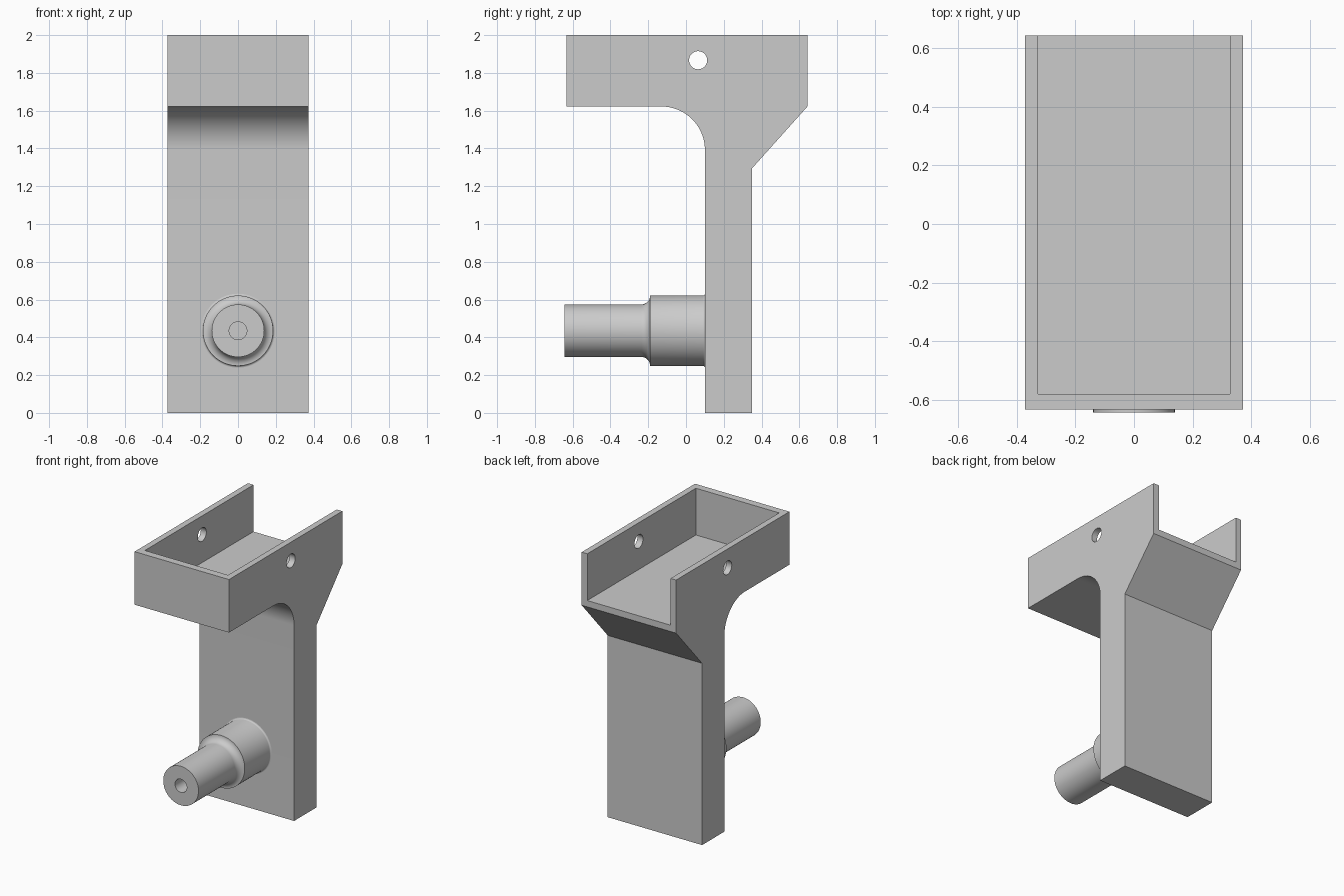
import bpy, bmesh
from math import sin, cos, pi, radians
from mathutils import Vector

cube = bpy.data.objects.get("Cube")
if cube:
    bpy.data.objects.remove(cube, do_unlink=True)

grey = bpy.data.materials.new("light_grey")
grey.use_nodes = True
colour = (0.6, 0.6, 0.6, 1)
grey.diffuse_color = colour
grey.node_tree.nodes["Principled BSDF"].inputs["Base Color"].default_value = colour

HALF_WIDTH = 0.372
PEG_Z = 0.435


def add_object(name, bm):
    bmesh.ops.recalc_face_normals(bm, faces=bm.faces)
    mesh = bpy.data.meshes.new(name)
    bm.to_mesh(mesh)
    bm.free()
    mesh.materials.append(grey)
    obj = bpy.data.objects.new(name, mesh)
    bpy.context.collection.objects.link(obj)
    return obj


def extrude_profile(name, points, half):
    """Extrude a (y, z) outline symmetrically along x."""
    bm = bmesh.new()
    face = bm.faces.new([bm.verts.new((-half, y, z)) for y, z in points])
    new = bmesh.ops.extrude_face_region(bm, geom=[face])["geom"]
    verts = [v for v in new if isinstance(v, bmesh.types.BMVert)]
    bmesh.ops.translate(bm, verts=verts, vec=(2 * half, 0, 0))
    return add_object(name, bm)


def lathe(name, points, steps=64):
    """Spin a (radius, y) outline about the peg axis."""
    bm = bmesh.new()
    verts = [bm.verts.new((r, y, PEG_Z)) for r, y in points]
    edges = [bm.edges.new(pair) for pair in zip(verts, verts[1:])]
    bmesh.ops.spin(bm, geom=verts + edges, cent=(0, 0, PEG_Z), axis=(0, 1, 0),
                   angle=2 * pi, steps=steps)
    bmesh.ops.remove_doubles(bm, verts=bm.verts, dist=1e-5)
    return add_object(name, bm)


def arc(cy, cz, radius, start, end, steps):
    angles = [radians(start + (end - start) * i / steps) for i in range(steps + 1)]
    return [(cy + radius * cos(a), cz + radius * sin(a)) for a in angles]


def smooth(obj):
    bpy.ops.object.select_all(action="DESELECT")
    obj.select_set(True)
    bpy.context.view_layer.objects.active = obj
    bpy.ops.object.shade_smooth_by_angle(angle=radians(30))


def cut(obj, cutter):
    bpy.context.view_layer.objects.active = obj
    cutter.hide_render = True
    mod = obj.modifiers.new("cut", "BOOLEAN")
    mod.operation = "DIFFERENCE"
    mod.solver = "EXACT"
    mod.object = cutter
    bpy.ops.object.modifier_apply(modifier=mod.name)
    bpy.data.objects.remove(cutter, do_unlink=True)


# Bracket: upright plate, rounded front arch, sloped rear shoulder and tray
outline = [(0.1, 0), (0.35, 0), (0.35, 1.295), (0.643, 1.622), (0.643, 2),
           (-0.633, 2), (-0.633, 1.622)]
outline += arc(-0.13, 1.392, 0.23, 90, 0, 24)
bracket = extrude_profile("bracket", outline, HALF_WIDTH)

# Tray hollow, open at the back
hollow = [(-0.58, 1.667), (0.8, 1.667), (0.8, 2.2), (-0.58, 2.2)]
cut(bracket, extrude_profile("tray_cutter", hollow, 0.328))

# Cross hole through both side walls
cross = arc(0.064, 1.867, 0.048, 0, 360, 40)[:-1]
cut(bracket, extrude_profile("cross_hole_cutter", cross, 0.6))
smooth(bracket)

# Stepped peg with blind bore, shoulder fillet and small root fillet
bore = [(0, -0.25), (0.047, -0.25), (0.047, -0.643)]
shaft = [(0.139, -0.643)]
shoulder = [(r, y) for r, y in arc(0.186, -0.237, 0.047, 180, 90, 10)]
root = arc(0.196, 0.09, 0.01, 180, 90, 4)
peg = lathe("peg", bore + shaft + shoulder + root + [(0.19, 0.12), (0, 0.12)])
smooth(peg)
